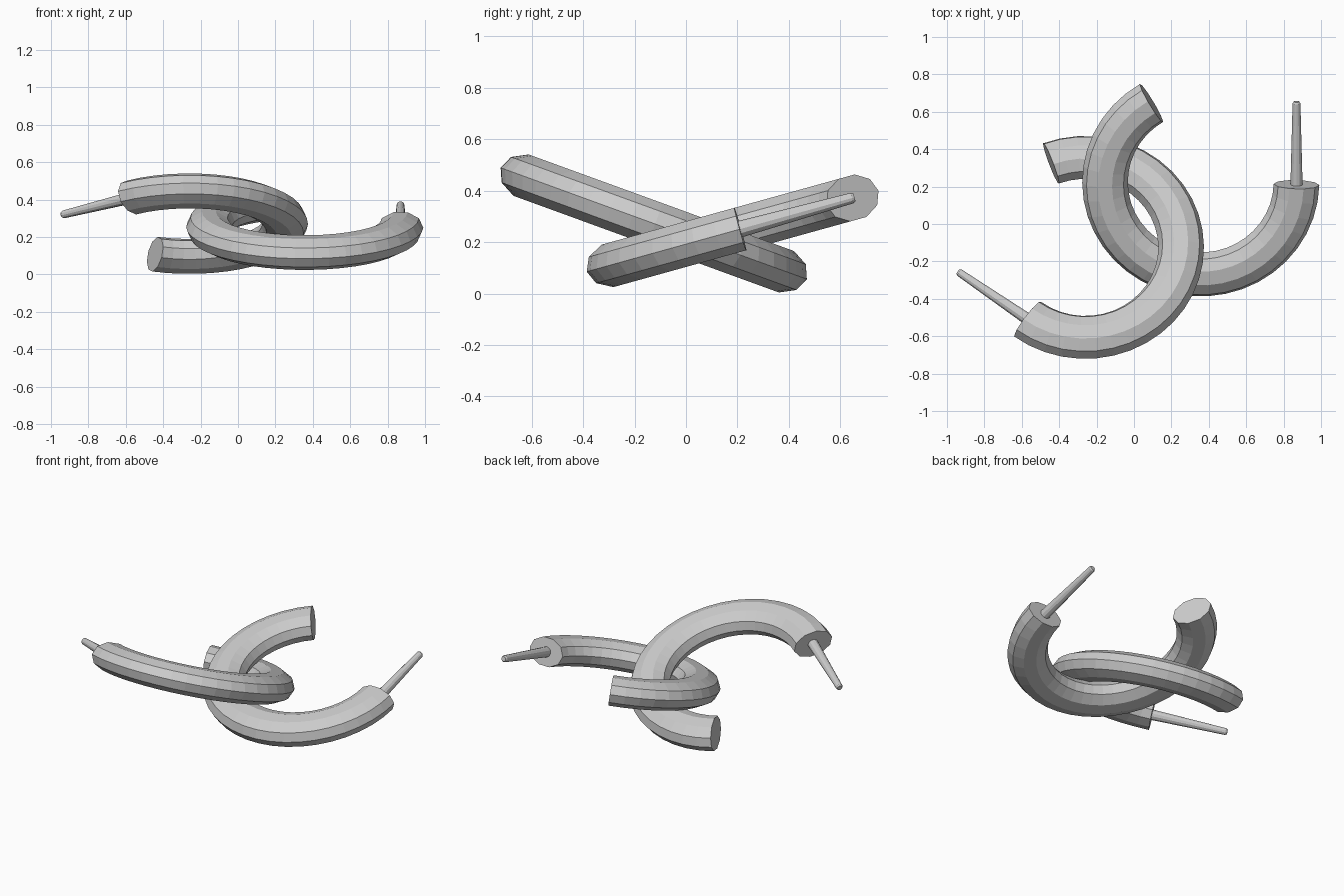
import bpy, bmesh, math
from mathutils import Vector, Matrix

if "Cube" in bpy.data.objects:
    bpy.data.objects.remove(bpy.data.objects["Cube"])

R, A, B, SIDES, SEGS = 0.512, 0.122, 0.09, 10, 28   # hoop radius, tube half width / half height
PIN_LEN = 0.46


def finish(bm, name, matrix):
    bmesh.ops.recalc_face_normals(bm, faces=bm.faces)
    mesh = bpy.data.meshes.new(name)
    bm.to_mesh(mesh)
    bm.free()
    obj = bpy.data.objects.new(name, mesh)
    bpy.context.collection.objects.link(obj)
    obj.matrix_world = matrix
    return obj


def hoop(name, matrix, start, end):
    # open ring swept with an oval, ten-sided section and closed at both ends
    bm = bmesh.new()
    rings = []
    for i in range(SEGS + 1):
        t = math.radians(start + (end - start) * i / SEGS)
        ring = []
        for j in range(SIDES):
            u = 2 * math.pi * j / SIDES
            d = R + A * math.cos(u)
            ring.append(bm.verts.new((d * math.cos(t), d * math.sin(t), B * math.sin(u))))
        rings.append(ring)
    for r0, r1 in zip(rings, rings[1:]):
        for j in range(SIDES):
            k = (j + 1) % SIDES
            bm.faces.new((r0[j], r0[k], r1[k], r1[j]))
    bm.faces.new(rings[0])
    bm.faces.new(rings[-1])
    return finish(bm, name, matrix)


def pin(name, matrix, angle, direction):
    # tapered post leaving the end of the hoop, with a small chamfered tip
    t, d = math.radians(angle), math.radians(direction)
    axis = Vector((math.cos(d), math.sin(d), 0))
    base = Vector((R * math.cos(t), R * math.sin(t), 0))
    side, up = Vector((-axis.y, axis.x, 0)), Vector((0, 0, 1))
    bm = bmesh.new()
    rings = []
    for dist, rad in ((-0.02, 0.033), (PIN_LEN - 0.01, 0.021), (PIN_LEN, 0.015)):
        rings.append([bm.verts.new(base + axis * dist
                                   + side * rad * math.cos(2 * math.pi * j / 12)
                                   + up * rad * math.sin(2 * math.pi * j / 12))
                      for j in range(12)])
    for r0, r1 in zip(rings, rings[1:]):
        for j in range(12):
            k = (j + 1) % 12
            bm.faces.new((r0[j], r0[k], r1[k], r1[j]))
    bm.faces.new(rings[0])
    bm.faces.new(rings[-1])
    return finish(bm, name, matrix)


# two interlocked hoops, each tilted about the x axis: centre, tilt, arc, pin end, pin direction
for label, centre, tilt, start, end, heading in (
        ("left", (-0.26, -0.125, 0.272), -20, -127, 111, 144),
        ("right", (0.357, 0.224, 0.254), 15.5, -1.5, -239, 90)):
    m = Matrix.Translation(centre) @ Matrix.Rotation(math.radians(tilt), 4, 'X')
    hoop(label + "_hoop", m, start, end)
    pin(label + "_pin", m, start, heading)
